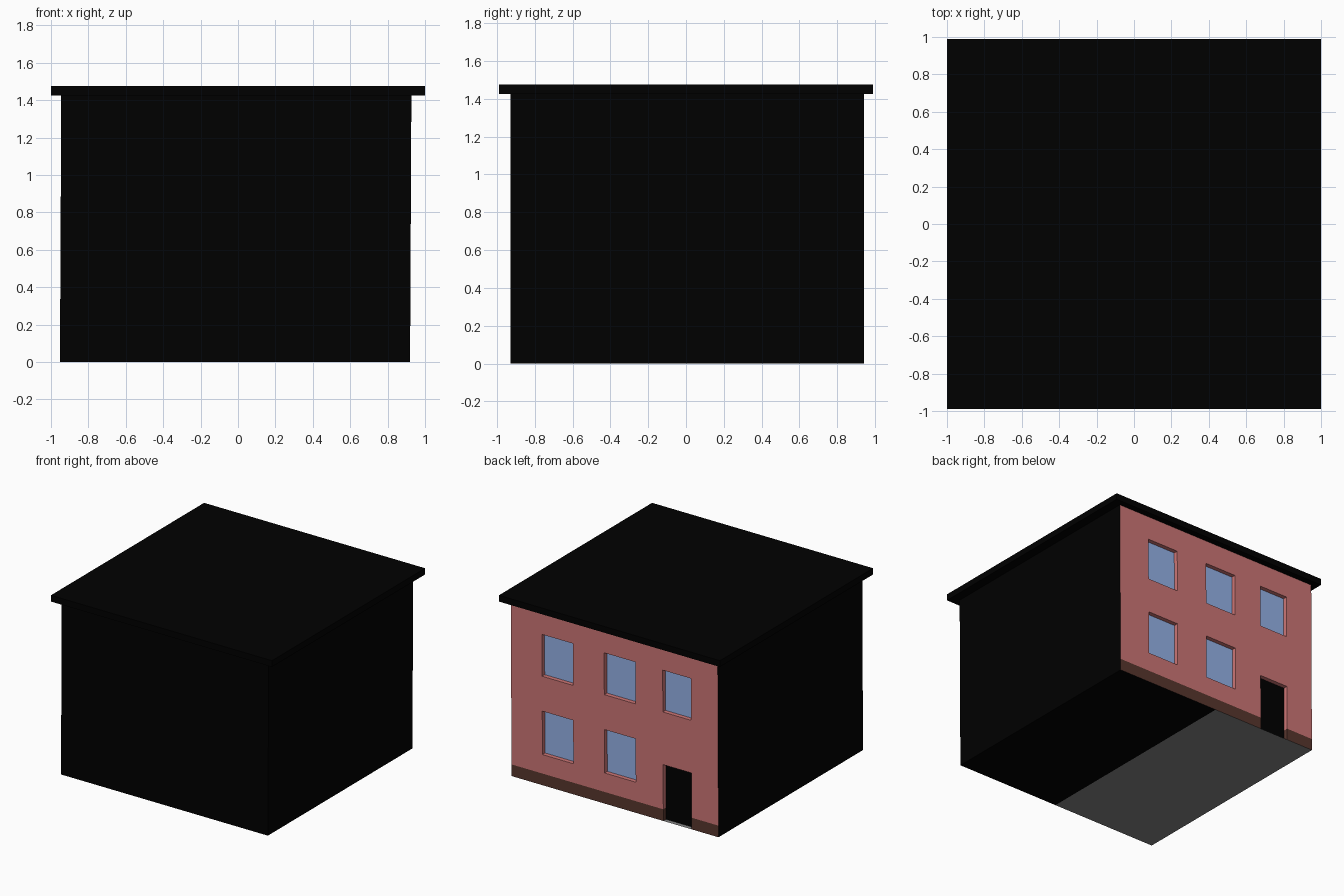
import bpy, bmesh

cube = bpy.data.objects.get("Cube")
if cube:
    bpy.data.objects.remove(cube, do_unlink=True)


def material(name, rgb):
    m = bpy.data.materials.new(name)
    m.use_nodes = True
    m.diffuse_color = (*rgb, 1)
    m.node_tree.nodes["Principled BSDF"].inputs["Base Color"].default_value = (*rgb, 1)
    return m


BLACK, BRICK, PLINTH, GLASS, GREY = range(5)
MATS = [material("black", (0, 0, 0)),
        material("brick pink", (0.61, 0.18, 0.18)),
        material("plinth brown", (0.098, 0.037, 0.027)),
        material("window blue", (0.32, 0.47, 0.85)),
        material("floor grey", (0.23, 0.23, 0.23))]

LEFT, RIGHT, FRONT, BACK, EAVES = 0.92, -0.952, -0.928, 0.94, 1.43
DEPTH = 0.035
WALL_BACK = BACK - DEPTH - 0.005


def finish(name, bm, lean=True):
    # The walls lean very slightly sideways towards the eaves
    if lean:
        for v in bm.verts:
            v.co.x += 0.007 * v.co.z / EAVES
    me = bpy.data.meshes.new(name)
    bm.to_mesh(me)
    bm.free()
    for m in MATS:
        me.materials.append(m)
    ob = bpy.data.objects.new(name, me)
    bpy.context.collection.objects.link(ob)
    return ob


def box(x0, x1, y0, y1, z0, z1):
    bm = bmesh.new()
    bmesh.ops.create_cube(bm, size=1)
    for v in bm.verts:
        v.co = (x1 if v.co.x > 0 else x0, y1 if v.co.y > 0 else y0, z1 if v.co.z > 0 else z0)
    bm.normal_update()
    return bm


# Roof slab
finish("roof", box(-1, 1, -0.99, 0.99, 1.425, 1.476), lean=False)

# Plain walls, open underneath
bm = box(RIGHT, LEFT, FRONT, WALL_BACK, 0, EAVES)
bmesh.ops.delete(bm, geom=[f for f in bm.faces if f.normal.z < -0.9], context="FACES")
finish("walls", bm)

# Floor sheet in two colours, reaching under the doorway
bm = bmesh.new()
rows = [[bm.verts.new((x, y, 0)) for y in (FRONT, BACK)] for x in (RIGHT, -0.01, LEFT)]
for (a, b), (c, d), colour in ((*rows[:2], GREY), (*rows[1:], BLACK)):
    bm.faces.new((a, b, d, c)).material_index = colour
finish("floor", bm)

# Back facade: a grid of cells, where openings are pushed inwards
columns = [(0.36, 0.64), (-0.205, 0.077), (-0.71, -0.453)]
storeys = [(0.25, 0.605), (0.89, 1.232)]
door_top, plinth_top = 0.46, 0.095
xs = sorted([LEFT, RIGHT] + [x for c in columns for x in c])
zs = sorted([0, plinth_top, door_top, EAVES] + [z for s in storeys for z in s])


def cell_kind(x, z):
    col = next((i for i, (a, b) in enumerate(columns) if a < x < b), None)
    if col == 2 and z < door_top:
        return BLACK
    row = next((i for i, (a, b) in enumerate(storeys) if a < z < b), None)
    if col is not None and row is not None and not (col == 2 and row == 0):
        return GLASS
    return PLINTH if z < plinth_top else BRICK


bm = bmesh.new()
grid = [[bm.verts.new((x, BACK, z)) for z in zs] for x in xs]
for i in range(len(xs) - 1):
    for j in range(len(zs) - 1):
        f = bm.faces.new((grid[i][j], grid[i][j + 1], grid[i + 1][j + 1], grid[i + 1][j]))
        c = f.calc_center_median()
        f.material_index = cell_kind(c.x, c.z)

rim = [e for e in bm.edges if e.is_boundary and any(v.co.z > 0 for v in e.verts)]
openings = [f for f in bm.faces if f.material_index in (GLASS, BLACK)]

# Outer edges of the facade run back to the walls
for g in bmesh.ops.extrude_edge_only(bm, edges=rim)["geom"]:
    if isinstance(g, bmesh.types.BMVert):
        g.co.y = WALL_BACK
    elif isinstance(g, bmesh.types.BMFace):
        g.material_index = BLACK

# Recess the windows and the door, with reveals in the wall colours
pushed = bmesh.ops.extrude_face_region(bm, geom=openings)["geom"]
panels = {g for g in pushed if isinstance(g, bmesh.types.BMFace)}
bmesh.ops.translate(bm, verts=[g for g in pushed if isinstance(g, bmesh.types.BMVert)],
                    vec=(0, -DEPTH, 0))
bmesh.ops.delete(bm, geom=[f for f in openings if f.is_valid and f not in panels], context="FACES")
shared = {e for p in panels for e in p.edges}
reveals = [f for f in bm.faces if f not in panels and any(e in shared for e in f.edges)]
for f in reveals:
    f.material_index = PLINTH if f.calc_center_median().z < plinth_top else BRICK

# The doorway stands straight on the floor sheet
sill = [f for f in reveals if f.calc_center_median().z < 0.01]
bmesh.ops.delete(bm, geom=sill, context="FACES")
bmesh.ops.recalc_face_normals(bm, faces=bm.faces[:])
bm.normal_update()
if next(iter(panels)).normal.y < 0:
    bmesh.ops.reverse_faces(bm, faces=bm.faces[:])
finish("back_facade", bm)
